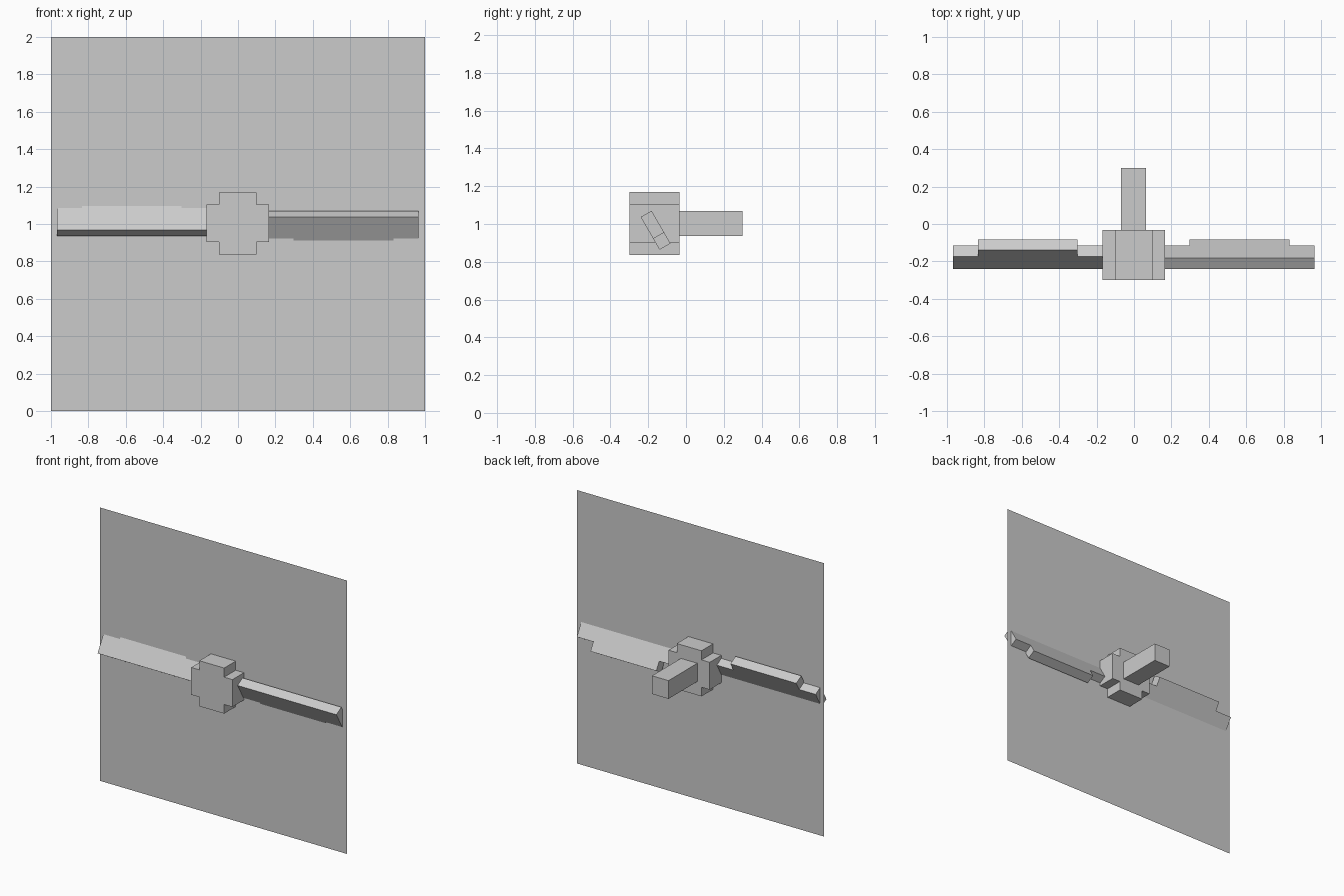
import bpy, bmesh, math
from mathutils import Vector, Matrix

if "Cube" in bpy.data.objects:
    bpy.data.objects.remove(bpy.data.objects["Cube"])

CX, CY, CZ = -0.002, -0.167, 1.003   # hub centre


def prism(name, profile, origin, u, v, w, depth):
    """Extrude a flat (u, v) outline along w by depth."""
    u, v, w, origin = Vector(u), Vector(v), Vector(w), Vector(origin)
    bm = bmesh.new()
    face = bm.faces.new([bm.verts.new(origin + u * a + v * b) for a, b in profile])
    if depth:
        ext = bmesh.ops.extrude_face_region(bm, geom=[face])
        moved = [e for e in ext["geom"] if isinstance(e, bmesh.types.BMVert)]
        bmesh.ops.translate(bm, verts=moved, vec=w * depth)
        bmesh.ops.recalc_face_normals(bm, faces=bm.faces)
    mesh = bpy.data.meshes.new(name)
    bm.to_mesh(mesh)
    bm.free()
    obj = bpy.data.objects.new(name, mesh)
    bpy.context.collection.objects.link(obj)
    return obj


def square(r):
    return [(-r, -r), (r, -r), (r, r), (-r, r)]


X, Y, Z = (1, 0, 0), (0, 1, 0), (0, 0, 1)

# Thin square sheet through the middle of the hub (spinning blur)
prism("blur_sheet", square(1), (0, CY, 1), X, Z, Y, 0)

# Plus-shaped hub
a, b = 0.1, 0.1667
cross = [(-a, -b), (a, -b), (a, -a), (b, -a), (b, a), (a, a),
         (a, b), (-a, b), (-a, a), (-b, a), (-b, -a), (-a, -a)]
prism("hub", cross, (CX, -0.3, CZ), X, Z, Y, 0.2667)

# Square drive shaft behind the hub
prism("shaft", square(0.0667), (CX, -0.0333, CZ), X, Z, Y, 0.3333)

# Stepped blades pitched 30 degrees; the left one is turned half round the shaft
pitch = math.radians(30)
s, c = math.sin(pitch), math.cos(pitch)
outline = [(0.1667, 0), (0.9667, 0), (0.9667, 0.1333), (0.8333, 0.1333),
           (0.8333, 0.2), (0.3, 0.2), (0.3, 0.1333), (0.1667, 0.1333)]
for name, turn in (("right_blade", 0), ("left_blade", math.pi)):
    blade = prism(name, outline, (0, -0.073, 0.034), X, (0, s, -c), (0, c, s), 0.0667)
    blade.data.transform(Matrix.Translation((CX, CY, CZ)) @ Matrix.Rotation(turn, 4, 'Y'))
